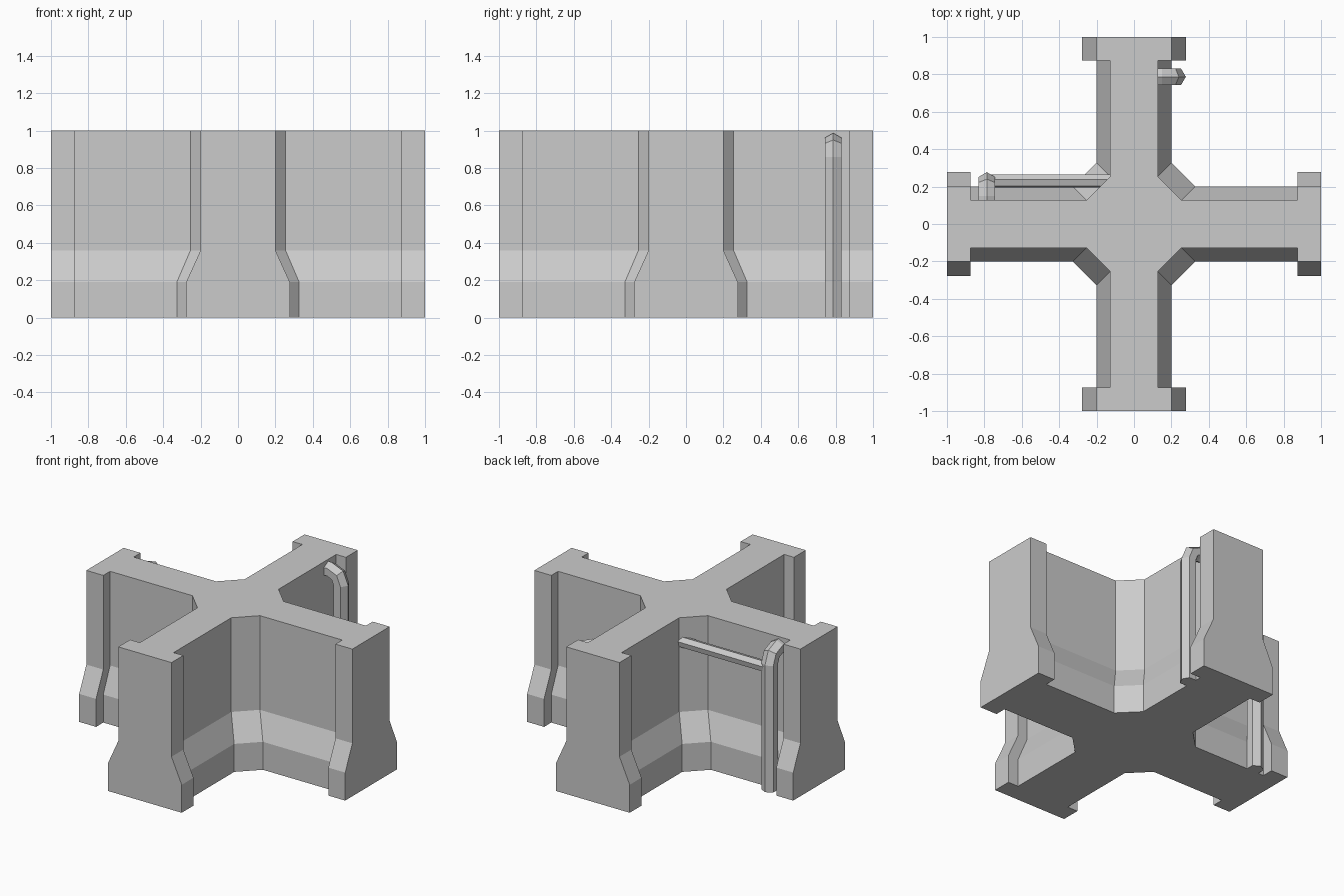
import bpy
import bmesh
from math import cos, sin, pi, radians
from mathutils import Matrix, Vector

cube = bpy.data.objects.get("Cube")
if cube:
    bpy.data.objects.remove(cube)

grey = bpy.data.materials.new("concrete grey")
grey.use_nodes = True
colour = (0.6, 0.6, 0.6, 1)
grey.diffuse_color = colour
grey.node_tree.nodes["Principled BSDF"].inputs["Base Color"].default_value = colour


def loft(name, rings):
    """Skin a list of equal closed rings and cap both ends."""
    bm = bmesh.new()
    loops = [[bm.verts.new(p) for p in ring] for ring in rings]
    n = len(loops[0])
    for a, b in zip(loops, loops[1:]):
        for i in range(n):
            j = (i + 1) % n
            bm.faces.new((a[i], a[j], b[j], b[i]))
    bm.faces.new(loops[0][::-1])
    bm.faces.new(loops[-1])
    bmesh.ops.recalc_face_normals(bm, faces=bm.faces)
    mesh = bpy.data.meshes.new(name)
    bm.to_mesh(mesh)
    bm.free()
    mesh.materials.append(grey)
    obj = bpy.data.objects.new(name, mesh)
    bpy.context.collection.objects.link(obj)
    return obj


def cross_outline(wall, pillar, z):
    """Four-armed plan with chamfered inner corners and end pillars."""
    c, e = wall + 0.127, 0.873
    quarter = [(1, pillar), (e, pillar), (e, wall), (c, wall),
               (wall, c), (wall, e), (pillar, e), (pillar, 1)]
    return [Matrix.Rotation(k * pi / 2, 3, 'Z') @ Vector((x, y, z))
            for k in range(4) for x, y in quarter]


def hexagon(centre, u, v, radius, turn=0):
    return [centre + radius * (cos(turn + k * pi / 3) * u + sin(turn + k * pi / 3) * v)
            for k in range(6)]


# Crossing walls: thick plinth, sloped shoulder, thinner upper wall
loft("cross_walls", [cross_outline(0.2, 0.277, 0), cross_outline(0.2, 0.277, 0.19),
                     cross_outline(0.127, 0.2, 0.36), cross_outline(0.127, 0.2, 1)])


# Upright pipes that bend into the wall near the top
def upright_pipe(name, turn):
    y, bend = 0.787, 0.075
    along = Vector((0, 1, 0))
    hub = Vector((0.15, y, 0.86))
    normals = [Vector((cos(a), 0, sin(a))) for a in (0, pi / 4, pi / 2)]
    stations = [(Vector((hub.x + bend, y, 0)), normals[0])]
    stations += [(hub + n * bend, n) for n in normals]
    stations.append((Vector((0.1, y, hub.z + bend)), normals[-1]))
    pipe = loft(name, [hexagon(c, n, along, 0.052) for c, n in stations])
    pipe.data.transform(Matrix.Rotation(turn, 4, 'Z'))


upright_pipe("back_arm_pipe", 0)
upright_pipe("right_arm_pipe", pi / 2)

# Horizontal pipe from the upright to the inner corner
loft("horizontal_pipe", [hexagon(Vector((x, 0.23, 0.83)), Vector((0, 1, 0)),
                                 Vector((0, 0, 1)), 0.037, radians(17))
                         for x in (-0.785, -0.1)])
